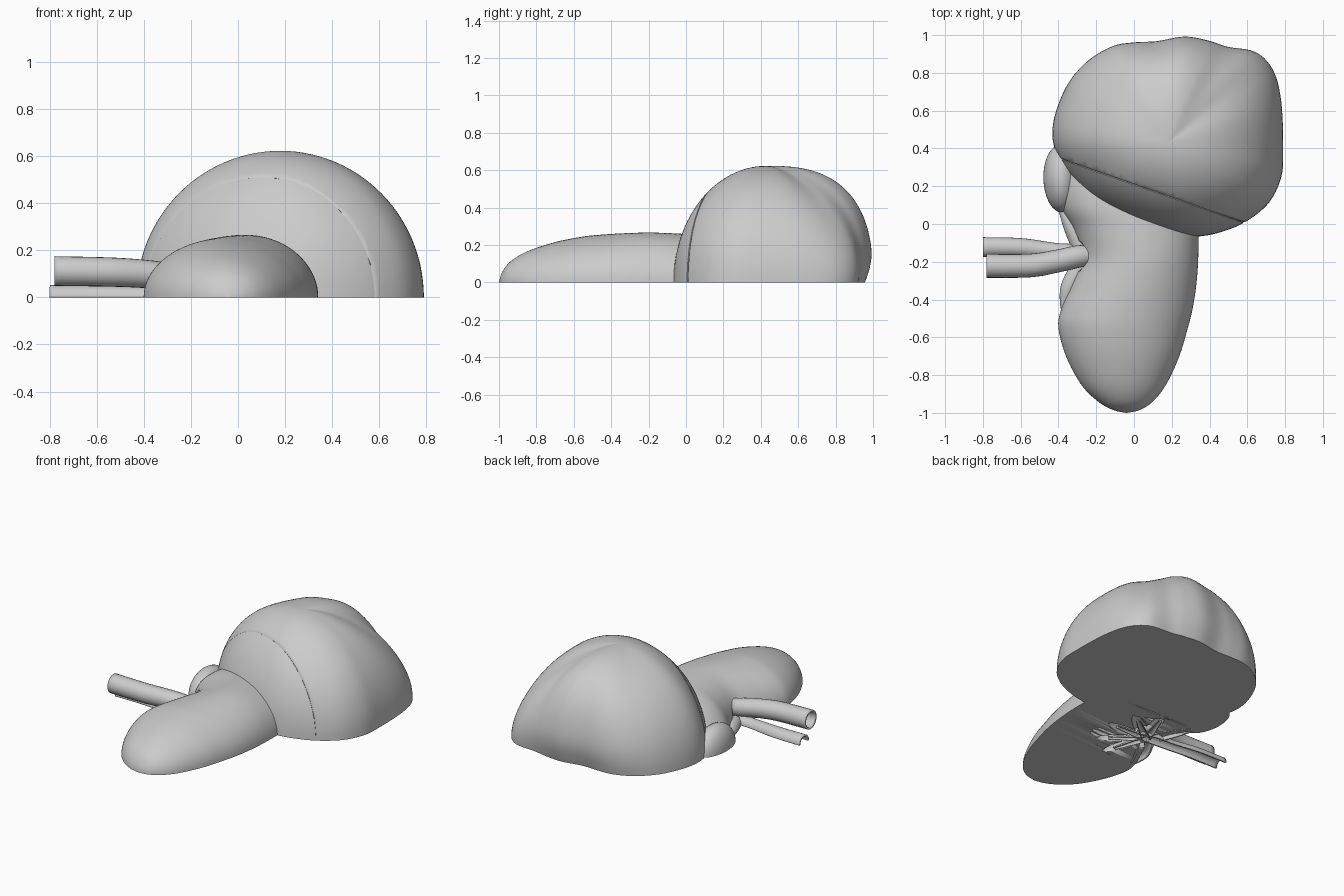
import bpy, bmesh
from math import sin, cos, pi, atan2, exp
from mathutils import Vector

if "Cube" in bpy.data.objects:
    bpy.data.objects.remove(bpy.data.objects["Cube"], do_unlink=True)

grey = bpy.data.materials.new("plain grey")
grey.use_nodes = True
grey.diffuse_color = (0.6, 0.6, 0.6, 1)
grey.node_tree.nodes["Principled BSDF"].inputs["Base Color"].default_value = (0.6, 0.6, 0.6, 1)


def spline(points, steps, closed=False):
    """Smooth points of any dimension with a Catmull-Rom spline."""
    n, out = len(points), []
    for i in range(n if closed else n - 1):
        near = [(i + k) % n if closed else min(max(i + k, 0), n - 1) for k in (-1, 0, 1, 2)]
        a, b, c, d = (points[k] for k in near)
        for s in range(steps):
            t = s / steps
            out.append([0.5 * (2 * q + (r - p) * t + (2 * p - 5 * q + 4 * r - w) * t * t
                               + (3 * q - p - 3 * r + w) * t ** 3)
                        for p, q, r, w in zip(a, b, c, d)])
    return out if closed else out + [list(points[-1])]


def finish(name, bm, angle=40):
    bmesh.ops.remove_doubles(bm, verts=bm.verts, dist=0.0005)
    bmesh.ops.recalc_face_normals(bm, faces=bm.faces)
    mesh = bpy.data.meshes.new(name)
    bm.to_mesh(mesh)
    bm.free()
    mesh.materials.append(grey)
    obj = bpy.data.objects.new(name, mesh)
    bpy.context.collection.objects.link(obj)
    bpy.ops.object.select_all(action='DESELECT')
    obj.select_set(True)
    bpy.context.view_layer.objects.active = obj
    bpy.ops.object.shade_smooth_by_angle(angle=angle * pi / 180)
    return obj


def bridge(bm, rings, loop=True):
    """Join rings of positions with quads."""
    rings = [[bm.verts.new(p) for p in ring] for ring in rings]
    n = len(rings[0])
    for lo, hi in zip(rings, rings[1:]):
        for j in range(n if loop else n - 1):
            k = (j + 1) % n
            bm.faces.new((lo[j], lo[k], hi[k], hi[j]))
    return rings


def tube(name, path, wall=0, half=False, sides=24):
    """Sweep a circle or upper half circle along (x, y, z, radius) points."""
    pts = spline(path, 6)
    rings = []
    for i, (x, y, z, r) in enumerate(pts):
        a, b = pts[max(i - 1, 0)], pts[min(i + 1, len(pts) - 1)]
        side = Vector((a[1] - b[1], b[0] - a[0], 0)).normalized()
        turns = [pi * j / sides if half else 2 * pi * j / sides
                 for j in range(sides + 1 if half else sides)]
        rings.append([Vector((x, y, z)) + side * r * cos(t) + Vector((0, 0, r * sin(t)))
                      for t in turns])
    bm = bmesh.new()
    bridge(bm, rings, loop=not half)
    obj = finish(name, bm)
    if wall:
        solid = obj.modifiers.new("wall", 'SOLIDIFY')
        solid.thickness = wall
        solid.offset = -1
    return obj


def ellipsoid(name, centre, size, turn=0, clip=True):
    bm = bmesh.new()
    bmesh.ops.create_uvsphere(bm, u_segments=32, v_segments=20, radius=1)
    for v in bm.verts:
        x, y, z = (v.co[i] * size[i] for i in range(3))
        v.co = (centre[0] + x * cos(turn) - y * sin(turn),
                centre[1] + x * sin(turn) + y * cos(turn), centre[2] + z)
    if clip:
        cut = bmesh.ops.bisect_plane(bm, geom=bm.verts[:] + bm.edges[:] + bm.faces[:],
                                     plane_co=(0, 0, 0), plane_no=(0, 0, -1), clear_outer=True)
        bmesh.ops.holes_fill(bm, edges=[e for e in bm.edges if e.is_boundary])
    return finish(name, bm)


# Bean-shaped half body: sections as y, x min, x max, height
sections = [(-1, -.04, -.04, 0), (-.985, -.11, .03, .05), (-.94, -.19, .1, .11),
            (-.85, -.28, .17, .165), (-.7, -.36, .24, .215), (-.55, -.4, .285, .245),
            (-.45, -.385, .31, .255), (-.32, -.33, .33, .263), (-.18, -.28, .34, .266),
            (-.03, -.32, .34, .26), (.1, -.39, .33, .25), (.25, -.4, .3, .22),
            (.4, -.33, .2, .15), (.48, -.1, -.1, 0)]
rings = []
for y, left, right, height in spline(sections, 5):
    mid, r = (left + right) / 2, (right - left) / 2
    rings.append([(mid + r * cos(pi * j / 36), y, max(height, 0) * max(sin(pi * j / 36), 0))
                  for j in range(37)])
bm = bmesh.new()
bridge(bm, rings)
body = finish("bean_body", bm)

# Branching hollow in the flat underside, opening at the notch
cutters = [ellipsoid("hollow_cutter", (-.25, -.17, 0), (.1, .1, .12), clip=False)]
fan = [-1.25, -.65, 0, .65, 1.25]
for a in fan:
    cutters.append(ellipsoid("branch_cutter", (-.22 + .13 * cos(a), -.17 + .15 * sin(a), 0),
                             (.15, .04, .06), a, clip=False))
bpy.context.view_layer.objects.active = body
for cutter in cutters:
    cutter.hide_render = True
    mod = body.modifiers.new("hollow", 'BOOLEAN')
    mod.operation = 'DIFFERENCE'
    mod.solver = 'EXACT'
    mod.object = cutter
    bpy.ops.object.modifier_apply(modifier=mod.name)
    bpy.data.objects.remove(cutter, do_unlink=True)

# Large lumpy dome
outline = [(-.43, .52), (-.4, .35), (-.25, .15), (-.05, .02), (.18, -.055), (.35, -.065),
           (.5, -.03), (.62, .03), (.72, .12), (.78, .25), (.79, .4), (.78, .65),
           (.74, .82), (.65, .92), (.5, .95), (.4, .98), (.27, 1), (.12, .975),
           (0, .97), (-.12, .95), (-.25, .87), (-.36, .73)]
cx, cy, top = .18, .43, .623
edge = spline(outline, 5, closed=True)
rings = []
for i in range(29):
    e = pi / 2 * i / 28
    ring = []
    for x, y in edge:
        a = atan2(y - cy, x - cx)
        back = max(sin(a), 0)
        power = 2 + .7 * back ** 6 - .35 * exp(-((a - .75) / .35) ** 2)
        z = top * sin(e) ** (2 / power)
        r = max(cos(e), 0) ** (2 / power)
        r *= 1 - .08 * back ** 4 * max(1 - z / .2, 0) ** 2
        ring.append((cx + (x - cx) * r, cy + (y - cy) * r, z))
    rings.append(ring)
bm = bmesh.new()
bm.faces.new(bridge(bm, rings)[0])

# Thin seam groove across the front of the dome
normal, start = Vector((.328, .945, 0)), Vector((-.4, .35, 0))
for shift in (-.004, 0, .004):
    bmesh.ops.bisect_plane(bm, geom=bm.verts[:] + bm.edges[:] + bm.faces[:],
                           plane_co=start + normal * shift, plane_no=normal)
heart = Vector((.09, .18, 0))
for v in bm.verts:
    if abs((v.co - start).dot(normal)) < .0005:
        v.co = heart + (v.co - heart) * .985
finish("lumpy_dome", bm)

# Small side lobe where dome and body meet
ellipsoid("side_lobe", (-.385, .24, 0), (.095, .18, .15), .03)

# Low rim lining the notch
for name, path in (("front_notch_rim", [(-.37, -.45, 0, .02), (-.345, -.34, 0, .045),
                                        (-.28, -.22, 0, .05)]),
                   ("back_notch_rim", [(-.28, -.12, 0, .05), (-.33, -.01, 0, .045),
                                       (-.385, .09, 0, .02)])):
    tube(name, path, .012, half=True)

# Hollow pipes leaving the notch
tube("upper_pipe", [(-.78, -.222, .112, .063), (-.55, -.22, .108, .062),
                    (-.4, -.195, .1, .06), (-.28, -.17, .085, .058),
                    (-.18, -.17, .07, .04)], .012)
tube("lower_half_pipe", [(-.8, -.122, 0, .052), (-.6, -.125, 0, .05), (-.42, -.145, 0, .045),
                         (-.28, -.155, 0, .045), (-.18, -.17, 0, .03)], .012, half=True)

# Small open branches inside the hollow
for i, a in enumerate(fan):
    tube("inner_branch_%d" % (i + 1),
         [(-.24 + d * cos(a), -.17 + d * sin(a), 0, r)
          for d, r in ((0, .03), (.12, .022), (.23, .014))], .006, half=True, sides=12)
